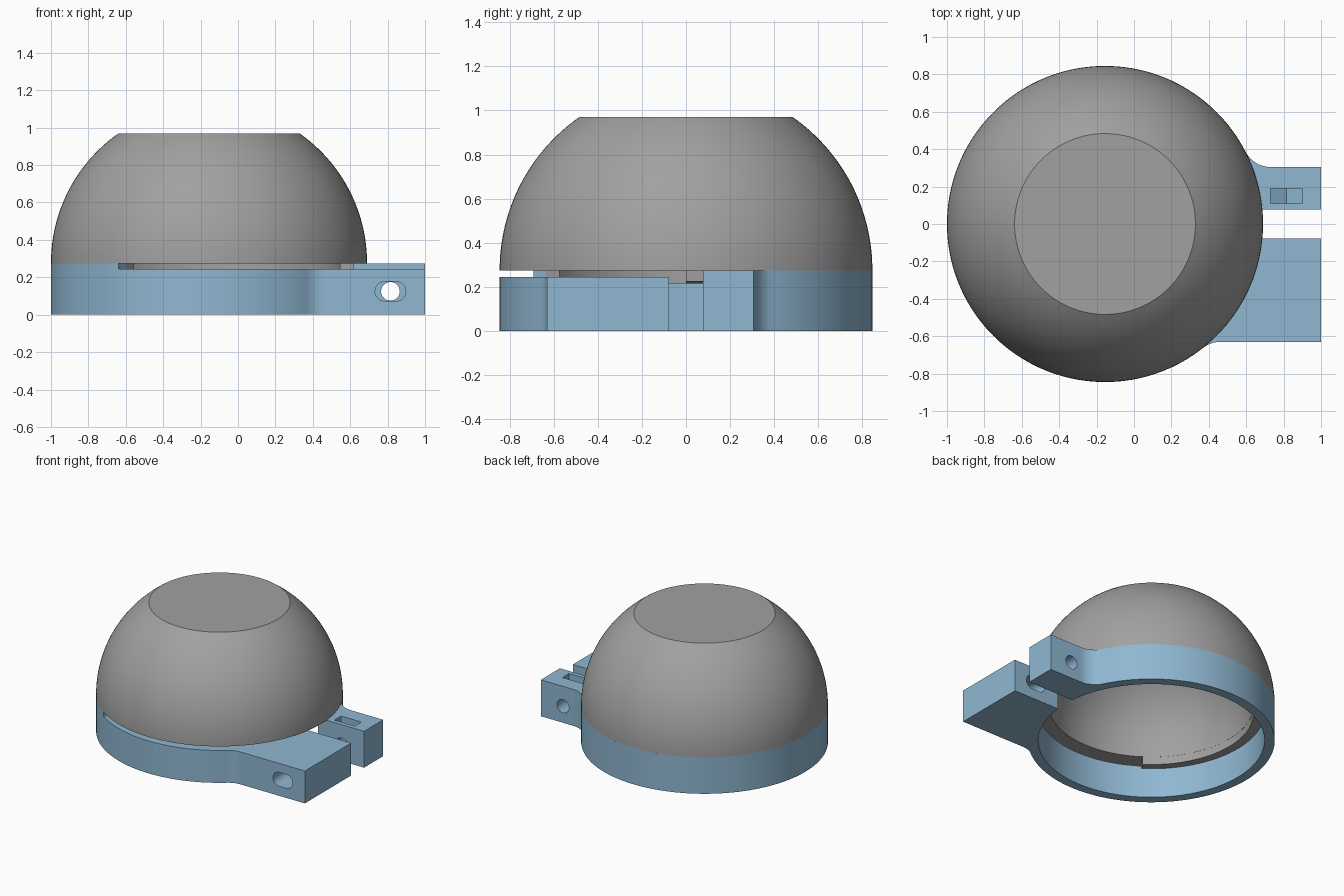
import bpy, bmesh, math

if "Cube" in bpy.data.objects:
    bpy.data.objects.remove(bpy.data.objects["Cube"])

CX = -0.155                 # axis of dome and ring
R_OUT, R_IN, R_LIP = 0.845, 0.775, 0.70
H, H_LOW = 0.275, 0.245     # ring height, lowered front height
CUT = math.radians(235)     # where the lowered front starts


def material(name, rgb):
    m = bpy.data.materials.new(name)
    m.diffuse_color = (*rgb, 1)
    m.use_nodes = True
    m.node_tree.nodes["Principled BSDF"].inputs["Base Color"].default_value = m.diffuse_color
    return m


GREY = material("grey plastic", (0.355, 0.355, 0.355))
BLUE = material("blue plastic", (0.275, 0.475, 0.64))


def finish(name, bm, mat):
    bmesh.ops.remove_doubles(bm, verts=bm.verts, dist=1e-5)
    bmesh.ops.recalc_face_normals(bm, faces=bm.faces)
    me = bpy.data.meshes.new(name)
    bm.to_mesh(me)
    bm.free()
    ob = bpy.data.objects.new(name, me)
    bpy.context.collection.objects.link(ob)
    me.materials.append(mat)
    return ob


def prism(name, pts, lo, hi, mat, axis="z"):
    """Extrude a 2D outline along z, or an xz outline along y."""
    bm = bmesh.new()
    put = (lambda p, w: (p[0], p[1], w)) if axis == "z" else (lambda p, w: (p[0], w, p[1]))
    a = [bm.verts.new(put(p, lo)) for p in pts]
    b = [bm.verts.new(put(p, hi)) for p in pts]
    bm.faces.new(a)
    bm.faces.new(b)
    for i in range(len(pts)):
        j = (i + 1) % len(pts)
        bm.faces.new((a[i], a[j], b[j], b[i]))
    return finish(name, bm, mat)


def lathe(name, prof, sweep, n, mat):
    """Revolve (r, z) points; a partial sweep closes the profile and caps its ends."""
    bm = bmesh.new()
    full = sweep > 6.28
    rings = []
    for i in range(n if full else n + 1):
        t = sweep * i / n
        rings.append([bm.verts.new((CX + r * math.cos(t), r * math.sin(t), z)) for r, z in prof])
    k = len(prof)
    for i in range(n):
        p, q = rings[i], rings[(i + 1) % len(rings)]
        for j in range(k - 1 if full else k):
            m = (j + 1) % k
            bm.faces.new((p[j], p[m], q[m], q[j]))
    if not full:
        bm.faces.new(rings[0])
        bm.faces.new(rings[-1])
    return finish(name, bm, mat)


def boolean(ob, other, op):
    mod = ob.modifiers.new(op, "BOOLEAN")
    mod.operation, mod.object, mod.solver = op, other, "EXACT"
    bpy.context.view_layer.objects.active = ob
    bpy.ops.object.modifier_apply(modifier=mod.name)
    bpy.data.objects.remove(other, do_unlink=True)


def smooth(ob):
    bpy.ops.object.select_all(action="DESELECT")
    ob.select_set(True)
    bpy.context.view_layer.objects.active = ob
    bpy.ops.object.shade_smooth_by_angle(angle=math.radians(25))


def arc(cx, cy, r, a0, a1, n):
    return [(cx + r * math.cos(a0 + (a1 - a0) * i / n),
             cy + r * math.sin(a0 + (a1 - a0) * i / n)) for i in range(n + 1)]


# Dome: hollow hemisphere with a flat top
ZC = 0.277
TOP, INNER_TOP = 0.97, 0.86
a_top = math.asin((TOP - ZC) / R_OUT)
a_in = math.asin((INNER_TOP - ZC) / R_LIP)
N = 24
prof = [(0, TOP)]
prof += [(R_OUT * math.cos(a_top * (1 - i / N)), ZC + R_OUT * math.sin(a_top * (1 - i / N))) for i in range(N)]
prof += [(R_OUT, H), (R_LIP, H)]
prof += [(R_LIP * math.cos(a_in * i / N), ZC + R_LIP * math.sin(a_in * i / N)) for i in range(1, N + 1)]
prof += [(0, INNER_TOP)]
dome = lathe("dome", prof, 2 * math.pi, 144, GREY)

# Lip under the dome, running part of the way round inside the ring
lip = lathe("dome_lip", [(R_LIP, 0.215), (R_IN, 0.225), (R_IN, 0.285), (R_LIP + 0.001, 0.285)], CUT, 94, GREY)
boolean(dome, lip, "UNION")
smooth(dome)

# Clamp ring: split ring with two ears blended in by fillets
F, GAP = 0.15, 0.077
Y_BACK, Y_FRONT = 0.305, 0.63


def fillet(y):
    """Fillet centre and the angle of its tangent point on the ring."""
    cy = y + F
    dx = math.sqrt((R_OUT + F) ** 2 - cy ** 2)
    return CX + dx, cy, math.atan2(cy, dx)


bx, by, bt = fillet(Y_BACK)
fx, fy, ft = fillet(Y_FRONT)
g = math.asin(GAP / R_IN)
outline = [(1, GAP), (1, Y_BACK)]
outline += arc(bx, by, F, -math.pi / 2, bt - math.pi, 10)
outline += arc(CX, 0, R_OUT, bt, 2 * math.pi - ft, 120)[1:-1]
outline += [(x, -y) for x, y in reversed(arc(fx, fy, F, -math.pi / 2, ft - math.pi, 10))]
outline += [(1, -Y_FRONT), (1, -GAP)]
outline += arc(CX, 0, R_IN, 2 * math.pi - g, g, 140)
clamp = prism("clamp_ring", outline, 0, H, BLUE)

# Lowered front part of the ring and front ear
far = 2.5
sector = [(CX, 0), (CX + far * math.cos(CUT), far * math.sin(CUT)), (far, far * math.sin(CUT)), (far, 0)]
boolean(clamp, prism("front_cutter", sector, H_LOW, 0.5, BLUE), "DIFFERENCE")

# Bolt slot in the front ear, round bolt hole and nut pocket in the back ear
BX, BZ, HALF = 0.815, 0.125, math.pi / 2
slot = arc(BX + 0.03, BZ, 0.052, -HALF, HALF, 16) + arc(BX - 0.03, BZ, 0.052, HALF, 3 * HALF, 16)
hole = arc(BX, BZ, 0.05, 0, 2 * math.pi, 32)[:-1]
pocket = [(0.73, 0.4), (0.73, 0.076), (BX, 0.027), (0.9, 0.076), (0.9, 0.4)]
boolean(clamp, prism("slot_cutter", slot, -0.8, -0.02, BLUE, "y"), "DIFFERENCE")
boolean(clamp, prism("hole_cutter", hole, 0.02, 0.5, BLUE, "y"), "DIFFERENCE")
boolean(clamp, prism("pocket_cutter", pocket, 0.11, 0.19, BLUE, "y"), "DIFFERENCE")
smooth(clamp)
